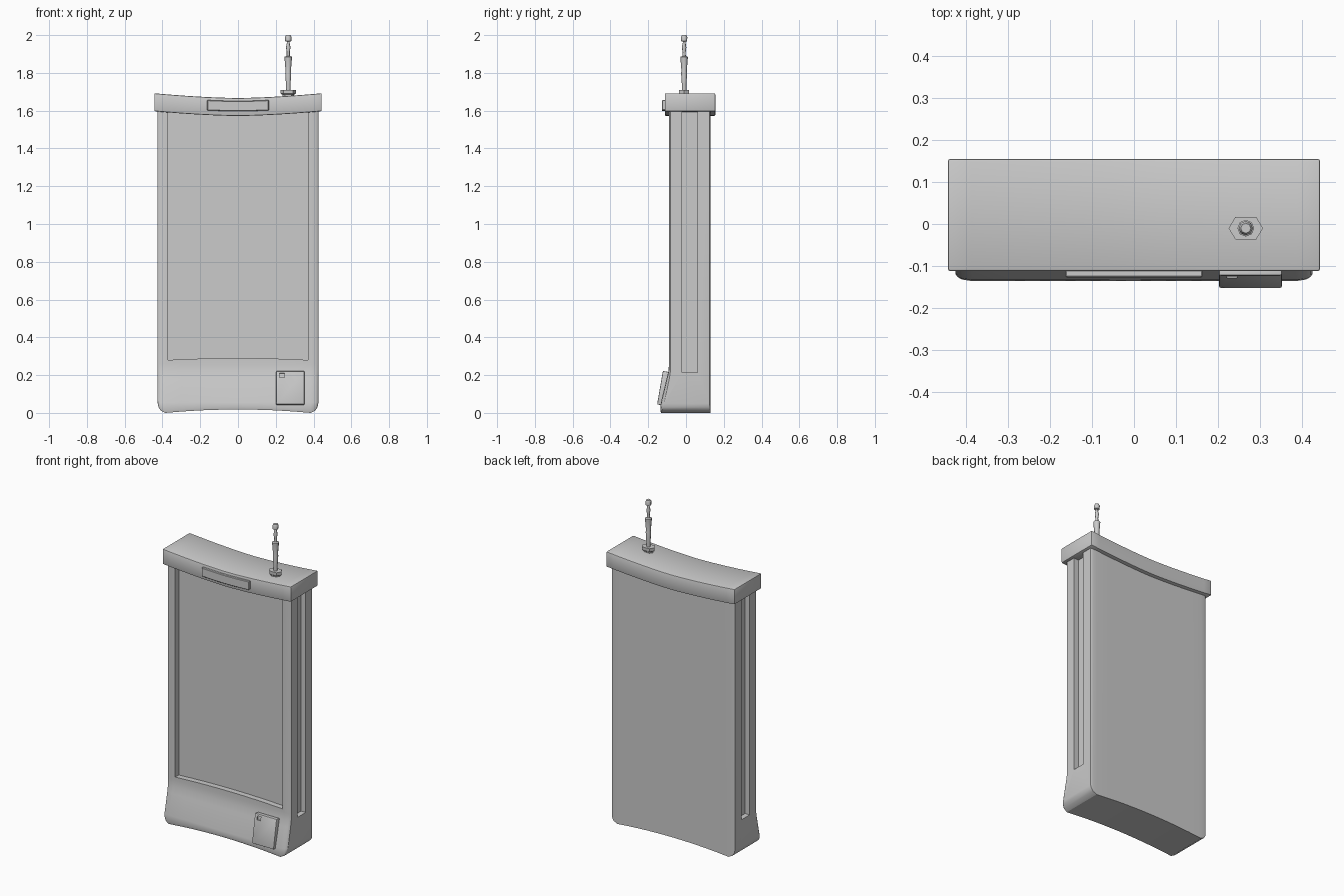
import bpy, bmesh, math

if "Cube" in bpy.data.objects:
    bpy.data.objects.remove(bpy.data.objects["Cube"])


def loft(name, rings):
    """Closed solid through a list of equal-length point rings."""
    bm = bmesh.new()
    vs = [[bm.verts.new(p) for p in r] for r in rings]
    n = len(rings[0])
    for a, b in zip(vs, vs[1:]):
        for i in range(n):
            j = (i + 1) % n
            bm.faces.new((a[i], a[j], b[j], b[i]))
    bm.faces.new(vs[0])
    bm.faces.new(vs[-1])
    bmesh.ops.recalc_face_normals(bm, faces=bm.faces)
    me = bpy.data.meshes.new(name)
    bm.to_mesh(me)
    bm.free()
    ob = bpy.data.objects.new(name, me)
    bpy.context.collection.objects.link(ob)
    return ob


def select(ob):
    bpy.ops.object.select_all(action='DESELECT')
    ob.select_set(True)
    bpy.context.view_layer.objects.active = ob


def bevel(ob, width, segments=2):
    select(ob)
    m = ob.modifiers.new("bevel", 'BEVEL')
    m.width, m.segments, m.limit_method = width, segments, 'ANGLE'
    m.angle_limit = math.radians(40)
    bpy.ops.object.modifier_apply(modifier=m.name)


def cut(ob, cutter):
    select(ob)
    m = ob.modifiers.new("cut", 'BOOLEAN')
    m.operation, m.object, m.solver = 'DIFFERENCE', cutter, 'EXACT'
    bpy.ops.object.modifier_apply(modifier=m.name)
    bpy.data.objects.remove(cutter)


def smooth(ob, deg=30):
    select(ob)
    bpy.ops.object.shade_smooth_by_angle(angle=math.radians(deg))


def box(name, x, y, z):
    return loft(name, [[(px, y[0], z[0]), (px, y[1], z[0]),
                        (px, y[1], z[1]), (px, y[0], z[1])] for px in x])


def curved_bar(name, half, y, z, bend, count=17, span=None):
    """Bar along x whose bottom and top are offset by bend(x)."""
    rings = []
    for i in range(count):
        x = -half + 2 * half * i / (count - 1)
        a, b = z[0] + bend[0](x), z[1] + bend[1](x)
        rings.append([(x, y[0], a), (x, y[1], a), (x, y[1], b), (x, y[0], b)])
    return loft(name, rings)


# Body: side profile swept across x, arched foot and rounded lower corners
half_stations = [(0.425, 0.05, 0.018), (0.421, 0.03, 0.011), (0.41, 0.013, 0.004),
                 (0.385, 0.0, 0.0)]
stations = [(-x, z, i) for x, z, i in half_stations]
for k in range(-5, 6):
    x = 0.06 * k
    stations.append((x, 0.018 * (1 - (x / 0.385) ** 2), 0.0))
stations += [(x, z, i) for x, z, i in reversed(half_stations)]
rings = []
for x, zb, ins in stations:
    rings.append([(x, 0.13 - ins * 0.3, zb), (x, 0.13 - ins * 0.3, 1.62),
                  (x, -0.09 + ins * 0.5, 1.62), (x, -0.09 + ins * 0.5, 0.26),
                  (x, -0.093 + ins * 0.6, 0.22), (x, -0.103 + ins * 0.8, 0.18),
                  (x, -0.133 + ins, 0.055), (x, -0.136 + ins, zb + 0.012),
                  (x, -0.132 + ins, zb)])
body = loft("body", rings)

# Recessed display panel
cut(body, curved_bar("display_cutter", 0.37, (-0.3, -0.055), (0.28, 1.7),
                     (lambda x: 0.01 * (1 - (x / 0.37) ** 2), lambda x: 0)))
# Side grooves
for s in (-1, 1):
    cut(body, box("groove_cutter", (s * 0.393, s * 0.6), (-0.02, 0.06), (0.215, 1.7)))
smooth(body)


# Sagging cap
def sag(x):
    return -0.025 * (1 - (abs(x) / 0.443) ** 1.6)


cap = curved_bar("cap", 0.443, (-0.112, 0.155), (1.597, 1.692), (sag, sag))
bevel(cap, 0.006)
smooth(cap)

# Header plate on the cap, following the sag
plate = curved_bar("header_plate", 0.163, (-0.127, -0.105), (1.622, 1.676), (sag, sag), 9)
bevel(plate, 0.003, 1)
smooth(plate)

# Tilted service box on the foot with a small slot
panel = box("service_box", (-0.075, 0.075), (-0.02, 0.02), (-0.09, 0.09))
bevel(panel, 0.005)
cut(panel, box("slot_cutter", (-0.056, -0.032), (-0.05, -0.012), (0.054, 0.078)))
panel.location = (0.277, -0.118, 0.13)
panel.rotation_euler = (-0.17, 0, 0)
smooth(panel)

# Antenna foot: flared elongated hexagon
AX, AY = 0.266, -0.01
foot = [(1, 0), (0.6, 1), (-0.6, 1), (-1, 0), (-0.6, -1), (0.6, -1)]
mount = loft("antenna_mount", [[(AX + u * rx, AY + v * ry, z) for u, v in foot]
                               for rx, ry, z in ((0.028, 0.018, 1.66), (0.031, 0.02, 1.685),
                                                 (0.04, 0.026, 1.69), (0.041, 0.027, 1.71))])

# Antenna mast: turned profile
profile = [(0.012, 1.69), (0.012, 1.74), (0.016, 1.80), (0.014, 1.81), (0.019, 1.87),
           (0.02, 1.885), (0.009, 1.889), (0.008, 1.91), (0.012, 1.935), (0.006, 1.965),
           (0.016, 1.968), (0.017, 1.99), (0.012, 2.0)]
mast = loft("antenna_mast", [[(AX + r * math.cos(k * math.pi / 4), AY + r * math.sin(k * math.pi / 4), z)
                              for k in range(8)] for r, z in profile])
smooth(mast, 50)
